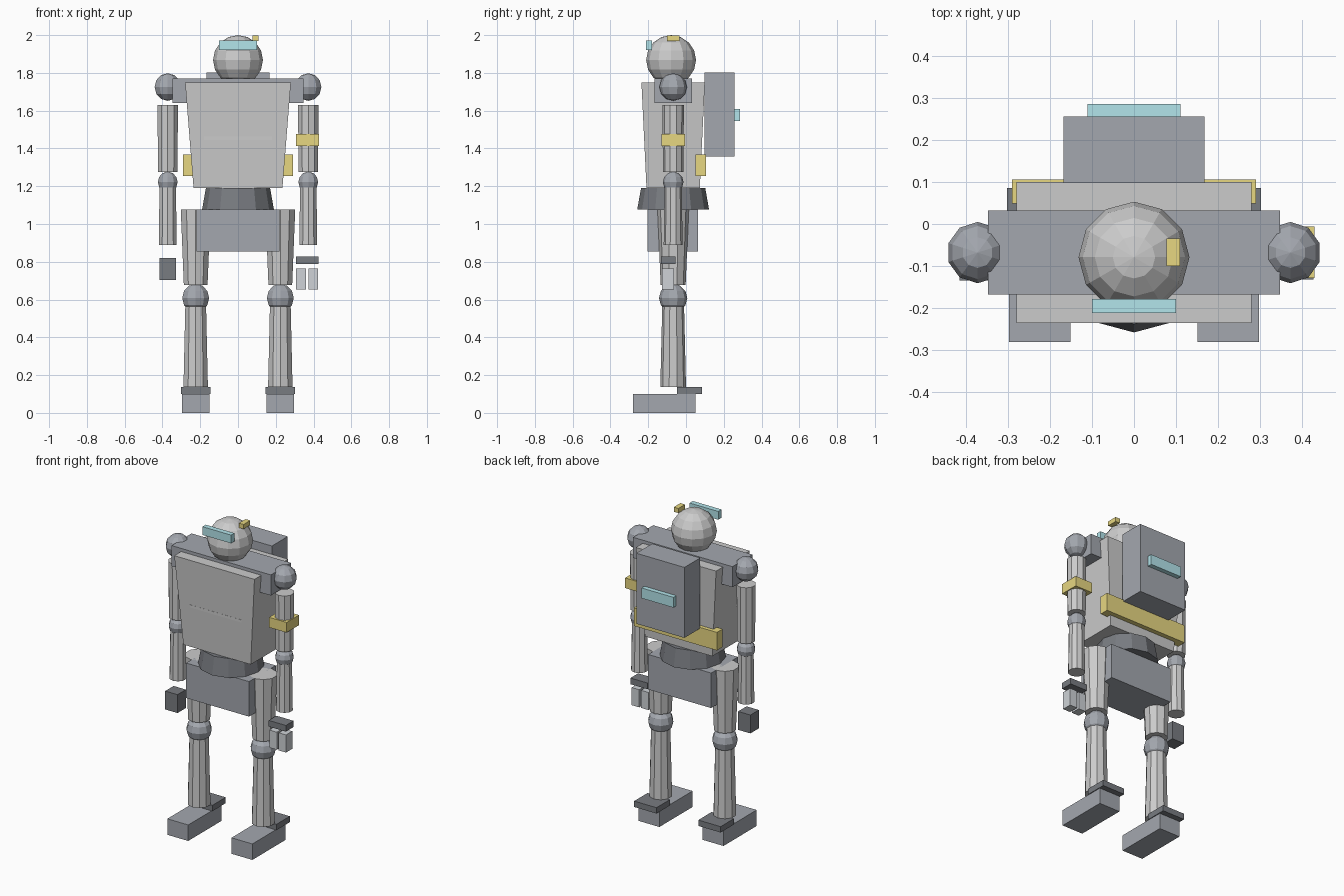
import bpy
import bmesh
from mathutils import Matrix

if "Cube" in bpy.data.objects:
    bpy.data.objects.remove(bpy.data.objects["Cube"])

AXIS_Y = -0.068   # depth of the body's centre line
ARM_X, LEG_X = 0.372, 0.224


def material(name, rgb):
    m = bpy.data.materials.new(name)
    m.diffuse_color = (*rgb, 1)
    m.use_nodes = True
    m.node_tree.nodes["Principled BSDF"].inputs["Base Color"].default_value = m.diffuse_color
    return m


LIGHT = material("light_plate", (0.62, 0.62, 0.61))
PALE = material("pale_metal", (0.62, 0.65, 0.68))
SLATE = material("slate", (0.37, 0.39, 0.43))
DARK = material("dark_metal", (0.19, 0.20, 0.22))
YELLOW = material("yellow", (0.80, 0.68, 0.22))
CYAN = material("cyan", (0.45, 0.78, 0.83))


def finish(name, bm, mat):
    bmesh.ops.recalc_face_normals(bm, faces=bm.faces)
    mesh = bpy.data.meshes.new(name)
    bm.to_mesh(mesh)
    bm.free()
    mesh.materials.append(mat)
    ob = bpy.data.objects.new(name, mesh)
    bpy.context.collection.objects.link(ob)
    return ob


def box(name, x, y, z, mat, taper=1.0):
    """Box from (min, max) ranges; taper scales the bottom face about its centre."""
    bm = bmesh.new()
    bmesh.ops.create_cube(bm, size=1)
    for v in bm.verts:
        k = taper if v.co.z < 0 else 1.0
        for i, (lo, hi) in enumerate((x, y, z)):
            s = k if i < 2 else 1.0
            v.co[i] = (lo + hi) / 2 + v.co[i] * (hi - lo) * s
    return finish(name, bm, mat)


def ball(name, pos, r, mat, seg=10, rings=6):
    bm = bmesh.new()
    bmesh.ops.create_uvsphere(bm, u_segments=seg, v_segments=rings, radius=r,
                              matrix=Matrix.Translation(pos))
    return finish(name, bm, mat)


def tube(name, x, z0, z1, r0, r1, mat, seg=10):
    """Vertical tapered cylinder, r0 at the bottom z0 and r1 at the top z1."""
    bm = bmesh.new()
    bmesh.ops.create_cone(bm, cap_ends=True, segments=seg, radius1=r0, radius2=r1, depth=z1 - z0,
                          matrix=Matrix.Translation((x, AXIS_Y, (z0 + z1) / 2)))
    return finish(name, bm, mat)


def around(c, half):
    return (c - half, c + half)


# Torso, shoulder beam, waist and pelvis
box("torso", (-0.28, 0.28), (-0.236, 0.1), (1.19, 1.75), LIGHT, taper=0.84)
box("chest_seam", (-0.18, 0.18), (-0.223, -0.2), (1.445, 1.462), LIGHT)
box("shoulder_beam", (-0.347, 0.347), (-0.168, 0.032), (1.64, 1.77), SLATE)
tube("waist", 0, 1.077, 1.19, 0.19, 0.17, DARK, seg=12)
box("pelvis", (-0.22, 0.22), (-0.204, 0.063), (0.855, 1.076), SLATE)

# Backpack, its lamp and the belt behind the torso
box("backpack", (-0.168, 0.168), (0.098, 0.256), (1.358, 1.803), SLATE)
box("backpack_lamp", (-0.111, 0.111), (0.25, 0.285), (1.545, 1.61), CYAN)
box("back_belt", (-0.29, 0.29), (0.049, 0.106), (1.254, 1.368), YELLOW)

# Head with visor and side sensor
ball("head", (0, -0.079, 1.868), 0.132, LIGHT, seg=12, rings=8)
box("visor", (-0.1, 0.1), (-0.212, -0.179), (1.92, 1.972), CYAN)
box("head_sensor", (0.077, 0.109), (-0.1, -0.034), (1.97, 1.999), YELLOW)

# Arms and legs on both sides
for side, s in (("left", -1), ("right", 1)):
    ax, lx = s * ARM_X, s * LEG_X
    ball(f"{side}_shoulder", (ax, AXIS_Y, 1.725), 0.073, SLATE)
    tube(f"{side}_upper_arm", ax, 1.276, 1.631, 0.054, 0.057, LIGHT)
    ball(f"{side}_elbow", (ax, AXIS_Y, 1.222), 0.055, SLATE)
    tube(f"{side}_forearm", ax, 0.89, 1.23, 0.05, 0.045, LIGHT)
    tube(f"{side}_thigh", lx, 0.676, 1.076, 0.066, 0.083, LIGHT)
    ball(f"{side}_knee", (lx, AXIS_Y, 0.608), 0.075, SLATE)
    tube(f"{side}_shin", lx, 0.138, 0.6, 0.068, 0.057, LIGHT)
    box(f"{side}_ankle_cuff", around(lx, 0.078), (-0.048, 0.086), (0.1, 0.137), DARK)
    box(f"{side}_foot", around(lx, 0.073), (-0.281, 0.05), (0, 0.101), SLATE)

# Left fist, right two-finger gripper and arm band
box("left_fist", around(-ARM_X, 0.043), (-0.134, -0.05), (0.704, 0.82), DARK)
box("right_wrist", around(0.367, 0.06), (-0.132, -0.055), (0.788, 0.827), DARK)
for i, c in enumerate((0.333, 0.398)):
    box(f"right_finger_{i + 1}", around(c, 0.026), (-0.126, -0.064), (0.653, 0.764), PALE)
box("right_arm_band", around(0.369, 0.061), (-0.129, -0.006), (1.413, 1.477), YELLOW)
